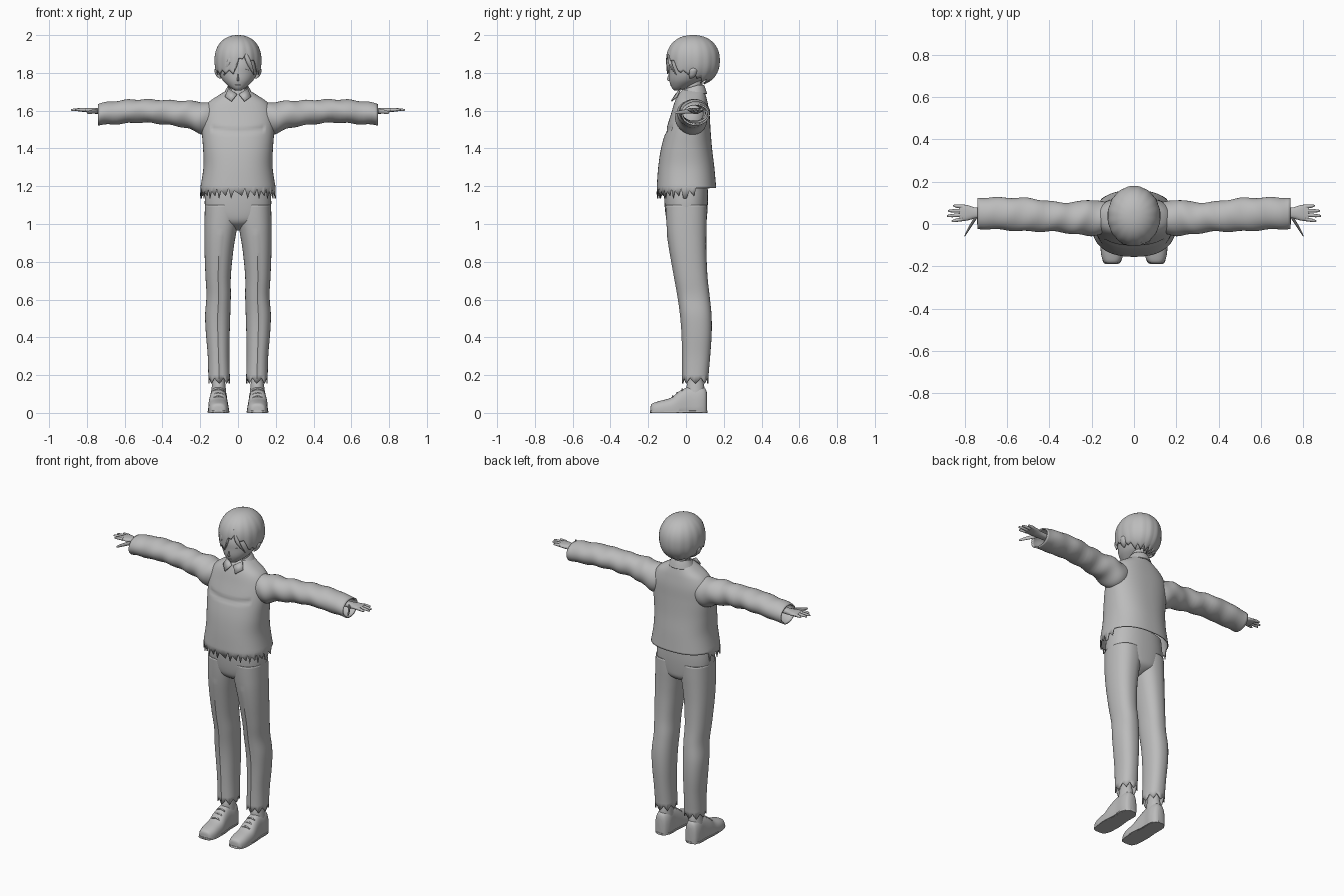
import bpy, math
from mathutils import Vector

if "Cube" in bpy.data.objects:
    bpy.data.objects.remove(bpy.data.objects["Cube"])

grey = bpy.data.materials.new("plain_grey")
grey.use_nodes = True
grey.diffuse_color = (0.5, 0.5, 0.5, 1)
grey.node_tree.nodes["Principled BSDF"].inputs["Base Color"].default_value = (0.5, 0.5, 0.5, 1)

AXES = {"x": (0, 1, 2), "y": (1, 0, 2), "z": (2, 0, 1)}


def make(name, verts, faces, mirror=False, shell=0.0):
    """Create an object, optionally mirrored across x and given thickness."""
    mesh = bpy.data.meshes.new(name)
    mesh.from_pydata(verts, [], faces)
    mesh.materials.append(grey)
    obj = bpy.data.objects.new(name, mesh)
    bpy.context.collection.objects.link(obj)
    bpy.ops.object.select_all(action="DESELECT")
    obj.select_set(True)
    bpy.context.view_layer.objects.active = obj
    bpy.ops.object.mode_set(mode="EDIT")
    bpy.ops.mesh.select_all(action="SELECT")
    bpy.ops.mesh.normals_make_consistent(inside=False)
    bpy.ops.object.mode_set(mode="OBJECT")
    bpy.ops.object.shade_smooth_by_angle(angle=math.radians(40))
    if shell:
        solid = obj.modifiers.new("thickness", "SOLIDIFY")
        solid.thickness = shell
        solid.offset = -1
    if mirror:
        obj.modifiers.new("mirror", "MIRROR")
    return obj


def smooth_rings(rings, steps):
    """Catmull-Rom interpolation between cross-sections."""
    out = []
    for i in range(len(rings) - 1):
        a, b, c, d = (rings[max(0, min(len(rings) - 1, i + k))] for k in (-1, 0, 1, 2))
        for s in range(steps):
            t = s / steps
            out.append([q + t / 2 * (r - p + t * (2*p - 5*q + 4*r - e + t * (3*(q - r) + e - p)))
                        for p, q, r, e in zip(a, b, c, d)])
    return out + [list(rings[-1])]


def loft(name, axis, rings, n=24, power=2.0, steps=4, tweak=None, caps=True, **kw):
    """Skin rings of (position, low a, high a, low b, high b) along an axis."""
    ia, i1, i2 = AXES[axis]
    sections = smooth_rings(rings, steps)
    verts, faces = [], []
    for j, (p, a0, a1, b0, b1) in enumerate(sections):
        for k in range(n):
            ang = 2 * math.pi * k / n
            c, s = math.cos(ang), math.sin(ang)
            v = Vector((0, 0, 0))
            v[ia] = p
            v[i1] = (a0 + a1) / 2 + (a1 - a0) / 2 * math.copysign(abs(c) ** (2 / power), c)
            v[i2] = (b0 + b1) / 2 + (b1 - b0) / 2 * math.copysign(abs(s) ** (2 / power), s)
            if tweak:
                v = tweak(v, j, k)
            verts.append(v)
    for j in range(len(sections) - 1):
        for k in range(n):
            m = (k + 1) % n
            faces.append((j*n + k, j*n + m, (j + 1)*n + m, (j + 1)*n + k))
    if caps:
        faces += [tuple(range(n)), tuple(range(len(verts) - n, len(verts)))]
    return make(name, verts, faces, **kw)


def centred(rows):
    """Rows of (z, half width, low y, high y) to full rings."""
    return [(z, -w, w, lo, hi) for z, w, lo, hi in rows]


def tube(name, points, radii, **kw):
    """Tapered tube whose points advance along x."""
    return loft(name, "x", [(x, y - r, y + r, z - r, z + r)
                            for (x, y, z), r in zip(points, radii)], n=10, steps=3, **kw)


def jag(k, period):
    return abs((k % period) / period - 0.5) * 2


# Shirt body with torn front hem and a soft chest fold
def shirt_shape(v, j, k):
    if j == 0 and v.y < 0.05:
        v.z -= 0.055 * jag(k * 3 + k // 5, 8)
    if v.y < -0.03:
        fold = math.exp(-((v.z - 1.49 - 0.8 * v.x ** 2) / 0.012) ** 2)
        v.y += 0.007 * fold * (abs(v.x) < 0.14)
    return v


loft("shirt_body", "z", centred([
    (1.19, .2, -.155, .16), (1.3, .183, -.147, .15), (1.4, .185, -.132, .138),
    (1.5, .192, -.105, .13), (1.58, .188, -.08, .125), (1.64, .16, -.062, .115),
    (1.68, .105, -.045, .105), (1.71, .055, -.02, .095)]),
    n=96, power=2.4, steps=7, tweak=shirt_shape, caps=False, shell=.006)


# Sleeves with gentle wrinkles
def wrinkle(v, j, k):
    v.z += 0.003 * math.sin(55 * v.x + 20 * v.y)
    v.y += 0.003 * math.sin(48 * v.x + 25 * v.z)
    return v


loft("sleeve", "x", [
    (.13, -.045, .1, 1.47, 1.64), (.2, -.055, .115, 1.478, 1.647), (.27, -.05, .105, 1.507, 1.652),
    (.36, -.037, .103, 1.523, 1.655), (.5, -.035, .122, 1.537, 1.66),
    (.62, -.028, .125, 1.53, 1.655), (.74, -.022, .125, 1.523, 1.638)],
    n=32, steps=6, tweak=wrinkle, caps=False, mirror=True, shell=.008)

# Collar band and pointed flaps
def collar_dip(v, j, k):
    v.z -= 0.3 * max(0, 0.06 - v.y)
    return v


loft("collar_band", "z", centred([(1.69, .08, -.045, .112), (1.715, .066, -.03, .104),
                                 (1.735, .054, -.02, .096)]),
     n=32, tweak=collar_dip, caps=False, shell=.005)
make("collar_flap", [(.004, -.052, 1.685), (.05, -.025, 1.715), (.068, -.045, 1.672), (.034, -.075, 1.648)],
     [(0, 1, 2, 3)], mirror=True, shell=.006)

# Hands: palm, thumb and four fingers
loft("palm", "x", [(.69, .028, .075, 1.583, 1.615), (.75, .026, .078, 1.583, 1.615),
                   (.79, .016, .09, 1.59, 1.615), (.825, .014, .092, 1.594, 1.613)],
     n=20, power=2.4, mirror=True)
tube("thumb", [(.745, .035, 1.598), (.775, -.012, 1.594), (.797, -.05, 1.59), (.8, -.056, 1.59)],
     [.013, .011, .007, .002], mirror=True)
for label, root, tip, reach in (("index", .023, .014, .862), ("middle", .043, .038, .885),
                                ("ring", .063, .062, .88), ("little", .082, .086, .856)):
    tube(label + "_finger", [(.81, root, 1.604), ((.81 + reach) / 2, (root + tip) / 2, 1.605),
                             (reach - .006, tip, 1.604), (reach, tip, 1.604)],
         [.0095, .0085, .0055, .001], mirror=True)


# Trousers: legs with torn cuffs and a front crease, plus the seat
def leg_shape(v, j, k):
    if j == 0:
        v.z -= 0.03 * jag(k, 6)
    if k == 36 and v.z < 0.95:
        v.y -= 0.004
    return v


loft("trouser_leg", "z", [
    (.185, .043, .157, -.017, .118), (.3, .046, .16, -.017, .128), (.42, .044, .17, -.02, .136),
    (.52, .041, .174, -.028, .135), (.62, .038, .167, -.042, .125), (.72, .038, .172, -.06, .114),
    (.85, .026, .177, -.083, .108), (.95, .01, .178, -.098, .108), (1.03, -.006, .177, -.105, .11),
    (1.1, -.01, .175, -.108, .11)],
    n=48, power=2.3, steps=5, tweak=leg_shape, caps=False, mirror=True, shell=.006)
loft("trouser_seat", "z", centred([
    (.965, .018, -.03, .04), (.985, .06, -.065, .08), (1.01, .125, -.095, .105),
    (1.05, .168, -.108, .112), (1.13, .176, -.115, .116), (1.22, .166, -.115, .114)]),
    n=48, power=2.4)

# Shoes, laces and ankles
def flat_base(v, j, k):
    v.z = max(v.z, 0)
    return v


loft("shoe", "y", [
    (-.187, .085, .125, -.02, .035), (-.178, .064, .144, -.03, .05), (-.14, .05, .156, -.04, .063),
    (-.08, .049, .158, -.05, .08), (-.035, .054, .156, -.06, .115), (.02, .058, .15, -.07, .14),
    (.07, .056, .15, -.07, .142), (.102, .068, .14, -.05, .128), (.112, .085, .12, -.03, .1)],
    n=32, power=2.6, tweak=flat_base, mirror=True)
loft("shoe_sole", "y", [(-.19, .085, .125, 0, .012), (-.175, .06, .148, 0, .012),
                        (-.08, .045, .161, 0, .012), (0, .053, .156, 0, .012),
                        (.08, .055, .153, 0, .012), (.114, .085, .122, 0, .012)],
     n=20, power=6, mirror=True)
for i in range(3):
    y, z = -.07 + .025 * i, .085 + .018 * i
    tube(f"lace_{i + 1}", [(.078, y, z - .004), (.104, y, z + .004), (.13, y, z - .004)],
         [.004, .005, .004], mirror=True)
loft("ankle", "z", [(.1, .062, .144, .0, .1), (.145, .066, .138, .004, .096),
                    (.18, .07, .134, .012, .09), (.25, .068, .134, .01, .092)], mirror=True)

# Head, neck, ears and face details
loft("neck", "z", centred([(1.65, .055, -.01, .095), (1.69, .045, -.003, .085), (1.78, .045, .0, .09)]))
loft("head", "z", centred([
    (1.706, .01, -.06, -.04), (1.718, .034, -.073, .0), (1.74, .062, -.083, .05),
    (1.765, .084, -.089, .09), (1.8, .1, -.09, .12), (1.85, .106, -.088, .14),
    (1.92, .085, -.06, .13), (1.96, .04, -.01, .08)]), n=36)
loft("nose", "z", [(1.756, -.006, .006, -.092, -.08), (1.767, -.005, .005, -.101, -.08),
                   (1.795, -.002, .002, -.091, -.08)], n=10)
loft("ear", "z", [(1.77, .09, .098, .02, .032), (1.785, .09, .116, .016, .05),
                  (1.815, .09, .125, .015, .062), (1.83, .095, .115, .025, .05)], n=14, mirror=True)
tube("eyelid", [(.025, -.084, 1.812), (.047, -.076, 1.818), (.07, -.06, 1.81)],
     [.002, .004, .002], mirror=True)
tube("mouth", [(-.015, -.079, 1.737), (0, -.082, 1.736), (.015, -.079, 1.737)], [.001, .003, .001])

# Hair: grooved bowl shape with a jagged, parted fringe
HEM = [(-180, 1.738), (-120, 1.745), (-85, 1.79), (-60, 1.79), (-35, 1.795), (-12, 1.79), (2, 1.86),
       (20, 1.885), (42, 1.85), (62, 1.79), (85, 1.79), (120, 1.745), (180, 1.738)]


def hem_height(deg):
    for (a, za), (b, zb) in zip(HEM, HEM[1:]):
        if a <= deg <= b:
            return za + (zb - za) * (deg - a) / (b - a)


def hair_point(k, n, t):
    deg = -180 + 360 * k / n
    ang = math.radians(deg)
    notch = jag(k, 8)
    low = hem_height(deg) + 0.022 * notch
    z = low + (2.0 - low) * math.sin(t * math.pi / 2)
    u = min(1, abs(z - 1.865) / 0.135)
    s = (1 - u ** 2.2) ** (1 / 2.2)
    if z < 1.865:
        s += (1 - s) * 0.75 * max(0, math.cos(ang))
    s *= 1 - 0.022 * notch * (1 - t)
    return (0.126 * s * math.sin(ang), 0.037 - 0.144 * s * math.cos(ang), z)


COLS, ROWS = 128, 24
hair = [hair_point(k, COLS, r / ROWS) for r in range(ROWS) for k in range(COLS)] + [(0, .037, 2.0)]
quads = [(r*COLS + k, r*COLS + (k + 1) % COLS, (r + 1)*COLS + (k + 1) % COLS, (r + 1)*COLS + k)
         for r in range(ROWS - 1) for k in range(COLS)]
crown = [((ROWS - 1)*COLS + k, (ROWS - 1)*COLS + (k + 1) % COLS, len(hair) - 1) for k in range(COLS)]
make("hair", hair, quads + crown, shell=.006)

# Loose fringe locks
for i, (x0, x1, z1) in enumerate(((.005, -.035, 1.775), (-.02, -.075, 1.785), (.03, .085, 1.79))):
    loft(f"fringe_lock_{i + 1}", "z", [
        (z1, x1 - .002, x1 + .002, -.092 + abs(x1) * .45, -.088 + abs(x1) * .45),
        ((z1 + 1.92) / 2, (x0 + x1) / 2 - .014, (x0 + x1) / 2 + .014, -.11 + abs(x1) * .18, -.09 + abs(x1) * .18),
        (1.93, x0 - .008, x0 + .008, -.088, -.07)], n=12)
